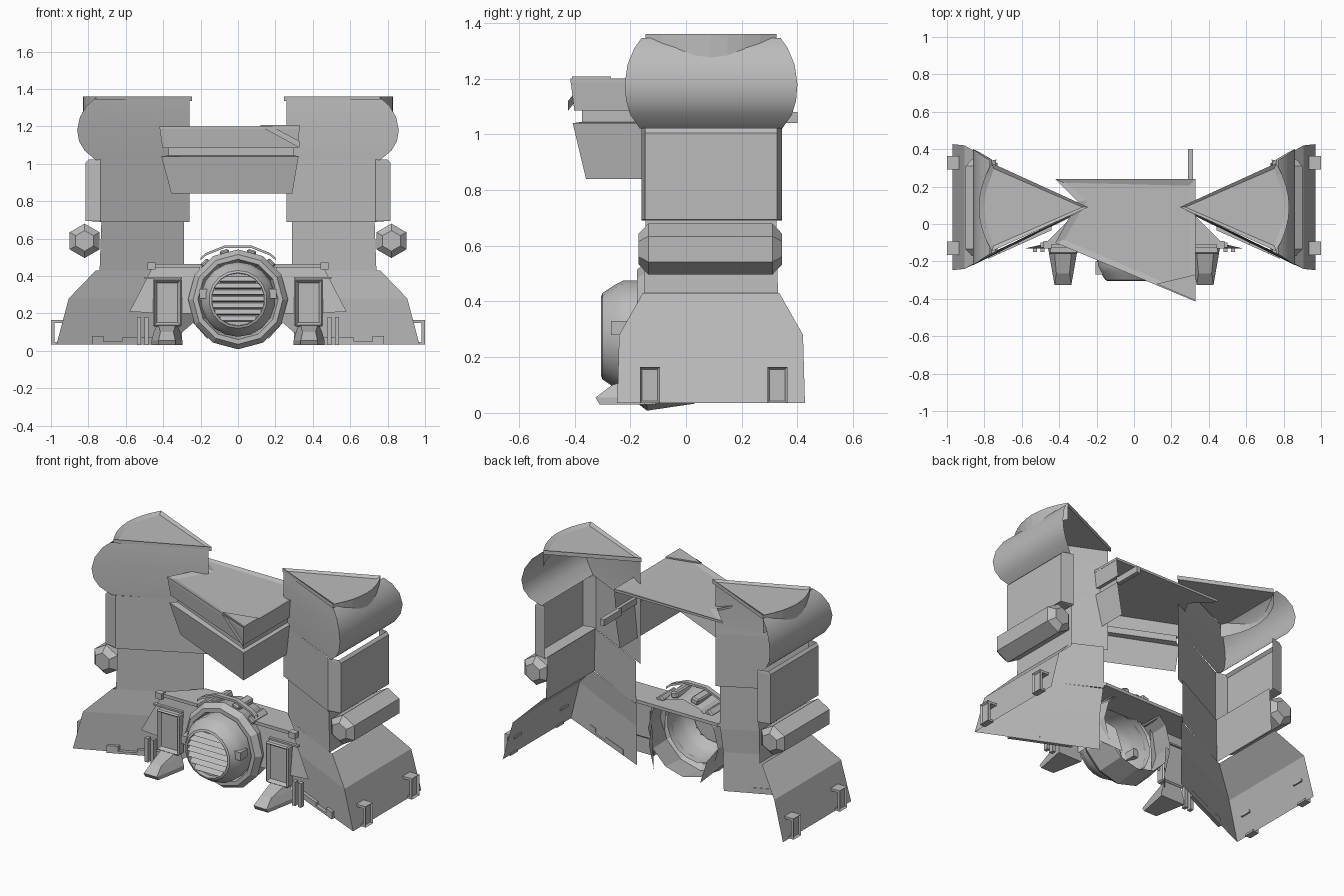
import bpy, bmesh, math
from mathutils import Vector, Matrix

old = bpy.data.objects.get("Cube")
if old:
    bpy.data.objects.remove(old)

grey = bpy.data.materials.new("plain_grey")
grey.use_nodes = True
grey.diffuse_color = (0.5, 0.5, 0.5, 1)
grey.node_tree.nodes["Principled BSDF"].inputs["Base Color"].default_value = (0.5, 0.5, 0.5, 1)

MID = 0.09  # depth of the tower centre line


def finish(name, bm, mirror=False, smooth=False):
    me = bpy.data.meshes.new(name)
    bm.to_mesh(me)
    bm.free()
    if smooth:
        me.shade_smooth()
        me.set_sharp_from_angle(angle=math.radians(35))
    me.materials.append(grey)
    ob = bpy.data.objects.new(name, me)
    bpy.context.collection.objects.link(ob)
    if mirror:
        ob.modifiers.new("both_sides", "MIRROR").use_mirror_merge = False
    return ob


def strip(name, rows, mirror=False, close=False, smooth=False, cap=False):
    """Join rows of points into a sheet; cap closes the two ends."""
    bm = bmesh.new()
    grid = [[bm.verts.new(p) for p in row] for row in rows]
    for a, b in zip(grid, grid[1:]):
        n = len(a)
        for i in range(n if close else n - 1):
            j = (i + 1) % n
            bm.faces.new((a[i], a[j], b[j], b[i]))
    if cap:
        bm.faces.new(grid[0])
        bm.faces.new(grid[-1])
        bmesh.ops.recalc_face_normals(bm, faces=bm.faces)
    return finish(name, bm, mirror, smooth)


def prism(name, plan, z0, z1, inset=0, depth=0, mirror=False):
    """Extrude a plan upward, with an optional recessed top."""
    bm = bmesh.new()
    f = bm.faces.new([bm.verts.new((x, y, z0)) for x, y in plan])
    new = bmesh.ops.extrude_face_region(bm, geom=[f])["geom"]
    bmesh.ops.translate(bm, verts=[v for v in new if isinstance(v, bmesh.types.BMVert)], vec=(0, 0, z1 - z0))
    bmesh.ops.recalc_face_normals(bm, faces=bm.faces)
    if inset:
        top = [f for f in bm.faces if f.normal.z > 0.9]
        bmesh.ops.inset_region(bm, faces=top, thickness=inset, depth=0)
        bmesh.ops.translate(bm, verts=list({v for f in top for v in f.verts}), vec=(0, 0, -depth))
    return finish(name, bm, mirror)


def box(name, lo, hi, mirror=False, bevel=0, face=None, inset=0.012, turn=None):
    """Box between two corners; face names a direction to recess."""
    bm = bmesh.new()
    lo, hi = Vector(lo), Vector(hi)
    bmesh.ops.create_cube(bm, size=1)
    for v in bm.verts:
        v.co = Vector(c * s for c, s in zip(v.co, hi - lo)) + (lo + hi) / 2
    if bevel:
        bmesh.ops.bevel(bm, geom=bm.edges[:], offset=bevel, segments=1, affect="EDGES")
    if face:
        d = Vector(face)
        bm.normal_update()
        pick = [f for f in bm.faces if f.normal.dot(d) > 0.9]
        bmesh.ops.inset_region(bm, faces=pick, thickness=inset, depth=0)
        bmesh.ops.translate(bm, verts=list({v for f in pick for v in f.verts}), vec=-d * inset)
    if turn:
        bm.transform(turn)
    return finish(name, bm, mirror)


def lathe(name, profile, n, centre, mirror=False, smooth=False, cap=False):
    """Revolve (radius, y) pairs around a front-to-back axis."""
    turns = [-math.tau * i / n for i in range(n)]
    rows = [[(centre[0] + r * math.sin(a), y, centre[1] + r * math.cos(a)) for a in turns] for r, y in profile]
    return strip(name, rows, mirror, True, smooth, cap)


def shell(name, rows, smooth=False):
    """Tower skin, open at the back: inner edge, front corner, back corner."""
    strip(name, [[(xi, yi, z), (x, MID - h, z), (x, MID + h, z)] for xi, yi, x, z, h in rows], True, smooth=smooth)


# Towers
shell("tower_skirt", [(0.3, 0.055, 0.97, 0.035, 0.337), (0.3, 0.06, 0.905, 0.28, 0.33),
                      (0.29, 0.075, 0.76, 0.43, 0.245)])
shell("tower_waist", [(0.29, 0.08, 0.74, 0.43, 0.24), (0.29, 0.08, 0.73, 0.7, 0.235)])
strip("tower_body", [[(0.26, 0.08, z), (0.735, -0.16, z), (x, -0.147, z), (x, 0.327, z), (0.735, 0.345, z)]
                     for x, z in ((0.74, 0.69), (0.815, 0.695), (0.815, 1.005), (0.8, 1.022))], True)
shell("tower_shoulder", [(0.26, 0.08, x, z, h) for x, z, h in (
    (0.76, 1.02, 0.255), (0.82, 1.07, 0.29), (0.85, 1.12, 0.305), (0.86, 1.18, 0.31),
    (0.845, 1.25, 0.3), (0.81, 1.31, 0.275), (0.77, 1.345, 0.25))], smooth=True)

# Lids: pie slices with a curved outer lip
arc = [(0.83 - 0.07 * (t / 4) ** 2, MID + 0.235 * t / 4) for t in range(-4, 5)]
prism("tower_lid", [(0.245, MID)] + arc, 1.335, 1.36, 0.03, 0.012, True)
strip("lid_lip", [[(x, y, z) for x, y in arc] for z in (1.25, 1.34)], True)

# Hexagonal side canisters
lathe("side_canister", [(0.055, -0.17), (0.092, -0.135), (0.092, 0.31), (0.055, 0.345)], 6,
      (0.82, 0.588), mirror=True, cap=True)

# Skirt clips: open brackets standing off the skirt
for y in (-0.13, 0.328):
    box("clip_plate", (0.982, y - 0.036, 0.035), (1.0, y + 0.036, 0.165), True, face=(1, 0, 0))
    box("clip_top", (0.93, y - 0.036, 0.15), (0.985, y + 0.036, 0.165), True)
    box("clip_bottom", (0.96, y - 0.036, 0.035), (0.985, y + 0.036, 0.048), True)


# Base trim along the skirt front
def on_front(x):
    return 0.055 - 0.45 * (x - 0.3)


for a, b, h in ((0.44, 0.62, 0.07), (0.62, 0.72, 0.05), (0.72, 0.78, 0.08)):
    plan = [(a, on_front(a)), (b, on_front(b)), (b, on_front(b) - 0.025), (a, on_front(a) - 0.025)]
    prism("base_trim", plan, 0.035, h, mirror=True)
for x in (0.49, 0.53):
    box("base_bar", (x - 0.011, -0.15, 0.03), (x + 0.011, -0.12, 0.18), True)


# Bridge: lopsided hood with a sharp front corner, open underneath
def hood_points(t, z):
    return [(-0.42 + 1.6 * t, -0.1 + t, z), (0.33 - t, -0.415 + 1.4 * t, z), (0.33 - t, 0.24, z)]


strip("bridge_band", [hood_points(t, z) for z, t in ((1.045, 0.03), (1.085, 0.03), (1.085, 0.01), (1.2, 0))])
strip("bridge_lower", [hood_points(t, z) for z, t in ((0.84, 0.04), (1.04, 0.006), (1.045, 0.03))])
roof = [p[:2] for p in hood_points(0, 0)] + [(-0.42, 0.24), (-0.3, 0.12)]
prism("bridge_roof", roof, 1.185, 1.2, 0.05, 0.01)
prism("bridge_corner_plate", [(0.12, -0.32), (0.33, -0.27), (0.33, -0.41)], 1.2, 1.208)


def on_hood(x, z):
    return (x, -0.108 - (x + 0.42) * 0.42, z)


strip("bridge_stripe", [[on_hood(0.12, 1.2), on_hood(0.33, 1.085)], [on_hood(0.18, 1.2), on_hood(0.33, 1.12)]])
box("rear_spike", (0.288, 0.22, 1.04), (0.315, 0.4, 1.08))

# Front hull: side panels, inner fins and deck
hull = [(0.24, 0.2), (0.42, 0.2), (0.58, 0.21), (0.45, 0.46), (0.2, 0.46)]
bm = bmesh.new()
bm.faces.new([bm.verts.new((x, -0.1 - 0.12 * max(0, 0.46 - z), z)) for x, z in hull])
finish("hull_panel", bm, True)
strip("hull_fin", [[(0.16, 0.09, 0.06), (0.24, -0.02, 0.15), (0.32, -0.11, 0.08)],
                   [(0.2, 0.08, 0.2), (0.25, -0.02, 0.3), (0.33, -0.11, 0.33)]], True)
prism("hull_deck", [(-0.48, -0.11), (0.48, -0.11), (0.28, 0.09), (-0.28, 0.09)], 0.445, 0.465)
box("deck_corner", (0.44, -0.13, 0.435), (0.485, -0.09, 0.472), True)
box("hull_rail", (0.3, -0.125, 0.385), (0.5, -0.1, 0.395), True)

# Round vent: faceted collar, drum and slatted face
HUB = (0, 0.275)
lathe("vent_collar", [(0.242, 0.03), (0.267, -0.14), (0.24, -0.175), (0.215, -0.175), (0.2, -0.13)], 12, HUB)
lathe("vent_drum", [(0.2, -0.1), (0.2, -0.225), (0.185, -0.255), (0.155, -0.3), (0.142, -0.305), (0.14, -0.275),
                    (0.001, -0.275)], 18, HUB, smooth=True)
for i in range(7):
    dz = -0.105 + 0.035 * i
    w = math.sqrt(0.142 ** 2 - dz ** 2)
    z = HUB[1] + dz
    strip("vent_slat", [[(-w, y, z + d), (w, y, z + d)] for y, d in ((-0.277, -0.014), (-0.303, -0.008), (-0.277, 0.016))])
for s in (-1, 1):
    box("vent_lug", (s * 0.185 - 0.02, -0.27, 0.28), (s * 0.185 + 0.02, -0.2, 0.33))

# Clamps and handle above the collar
pivot = Vector((0, 0, HUB[1]))
for deg in (-42, -16, 16, 42):
    spin = Matrix.Translation(pivot) @ Matrix.Rotation(math.radians(deg), 4, "Y") @ Matrix.Translation(-pivot)
    box("collar_clamp", (-0.025, -0.13, 0.51), (0.025, 0.02, 0.55), bevel=0.008, turn=spin)
bow = [(-0.2, 0.485), (-0.17, 0.51), (-0.07, 0.55), (0.07, 0.55), (0.17, 0.51), (0.2, 0.485)]
strip("collar_handle", [[(x, y, z + d) for x, z in bow] for y, d in ((-0.12, 0), (-0.12, 0.014), (-0.09, 0.014), (-0.09, 0))])

# Front legs and toes
box("leg_box", (0.3, -0.16, 0.13), (0.455, -0.1, 0.385), True, bevel=0.008, face=(0, -1, 0), inset=0.02)
toe = []
for z, wide, tip, front in ((0.03, 0.083, 0.045, -0.31), (0.055, 0.083, 0.045, -0.325),
                            (0.1, 0.07, 0.035, -0.265), (0.135, 0.055, 0.045, -0.155)):
    toe.append([(0.38 - wide, -0.11, z), (0.38 - tip, front, z), (0.38 + tip, front, z), (0.38 + wide, -0.11, z)])
strip("toe", toe, True, close=True, cap=True)
